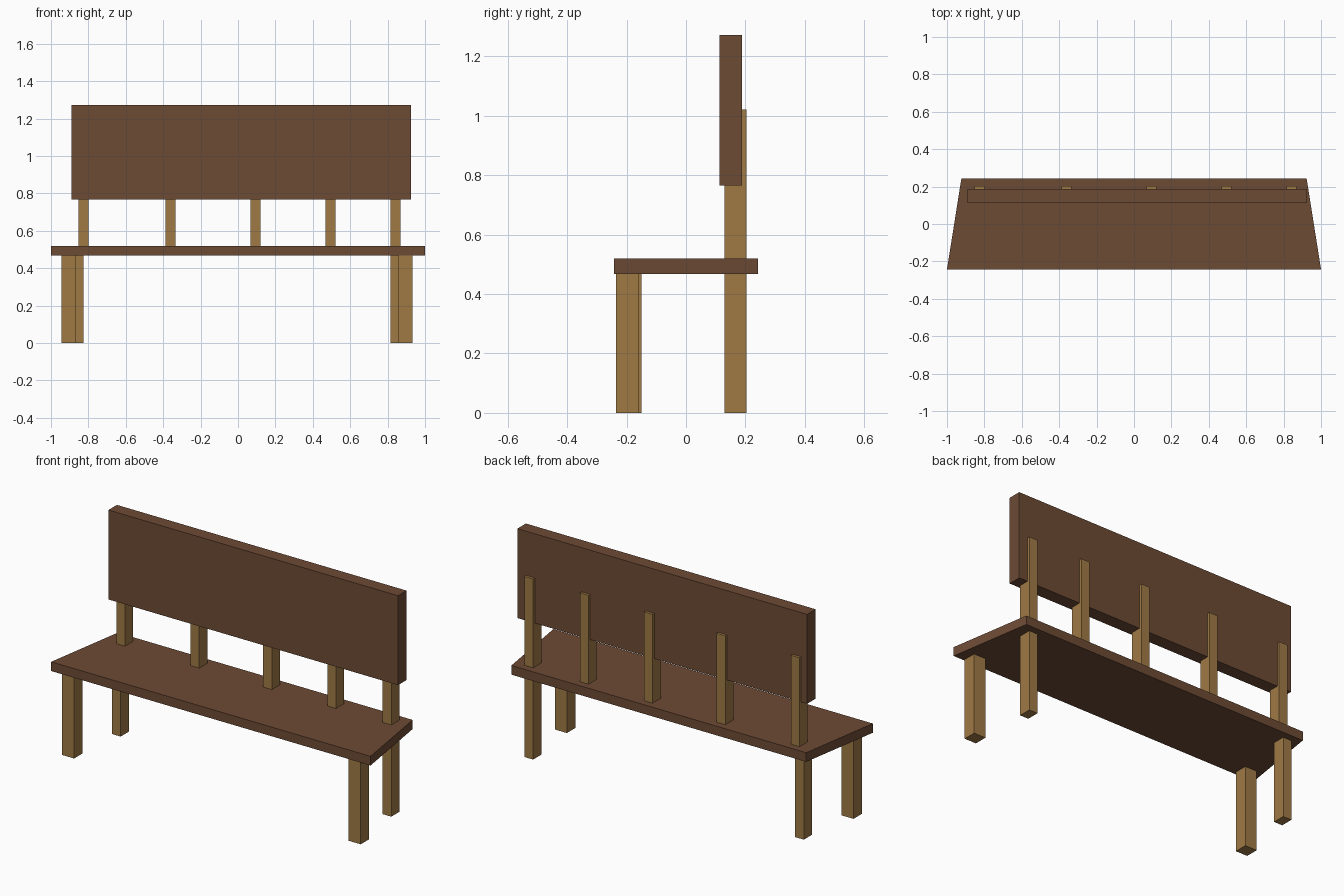
import bpy, bmesh

if "Cube" in bpy.data.objects:
    bpy.data.objects.remove(bpy.data.objects["Cube"])

def material(name, color):
    m = bpy.data.materials.new(name)
    m.diffuse_color = color
    m.use_nodes = True
    m.node_tree.nodes["Principled BSDF"].inputs["Base Color"].default_value = m.diffuse_color
    return m

dark = material("dark_wood", (0.155, 0.070, 0.036, 1))
light = material("light_wood", (0.35, 0.195, 0.06, 1))

def box(name, x, y, z, mat, taper=0.0):
    """Box from (min, max) ranges; taper pulls in the back corners along x."""
    bm = bmesh.new()
    bmesh.ops.create_cube(bm, size=1)
    for v in bm.verts:
        back = v.co.y > 0
        side = 1 if v.co.x > 0 else -1
        v.co = [r[0] if c < 0 else r[1] for c, r in zip(v.co, (x, y, z))]
        if back:
            v.co.x -= side * taper
    mesh = bpy.data.meshes.new(name)
    bm.to_mesh(mesh)
    bm.free()
    mesh.materials.append(mat)
    obj = bpy.data.objects.new(name, mesh)
    bpy.context.collection.objects.link(obj)
    return obj

SEAT_Z = (0.467, 0.519)
LEG_Z = (0, SEAT_Z[0])
POST_Y = (0.13, 0.203)
POST_W = 0.054

# Trapezoid seat, narrower at the back
box("seat", (-1, 1), (-0.243, 0.243), SEAT_Z, dark, taper=0.077)

# Backrest board
box("backrest", (-0.89, 0.924), (0.112, 0.188), (0.766, 1.272), dark)

# Backrest posts, unevenly spaced
for i, x in enumerate((-0.853, -0.388, 0.067, 0.468, 0.815)):
    box(f"back_post_{i + 1}", (x, x + POST_W), POST_Y, (SEAT_Z[1], 1.022), light)

# Front legs
box("front_leg_left", (-0.944, -0.869), (-0.225, -0.15), LEG_Z, light)
box("front_leg_right", (0.858, 0.933), (-0.235, -0.16), LEG_Z, light)

# Back legs
for side, x in (("left", -0.88), ("right", 0.815)):
    box(f"back_leg_{side}", (x, x + POST_W), POST_Y, LEG_Z, light)
